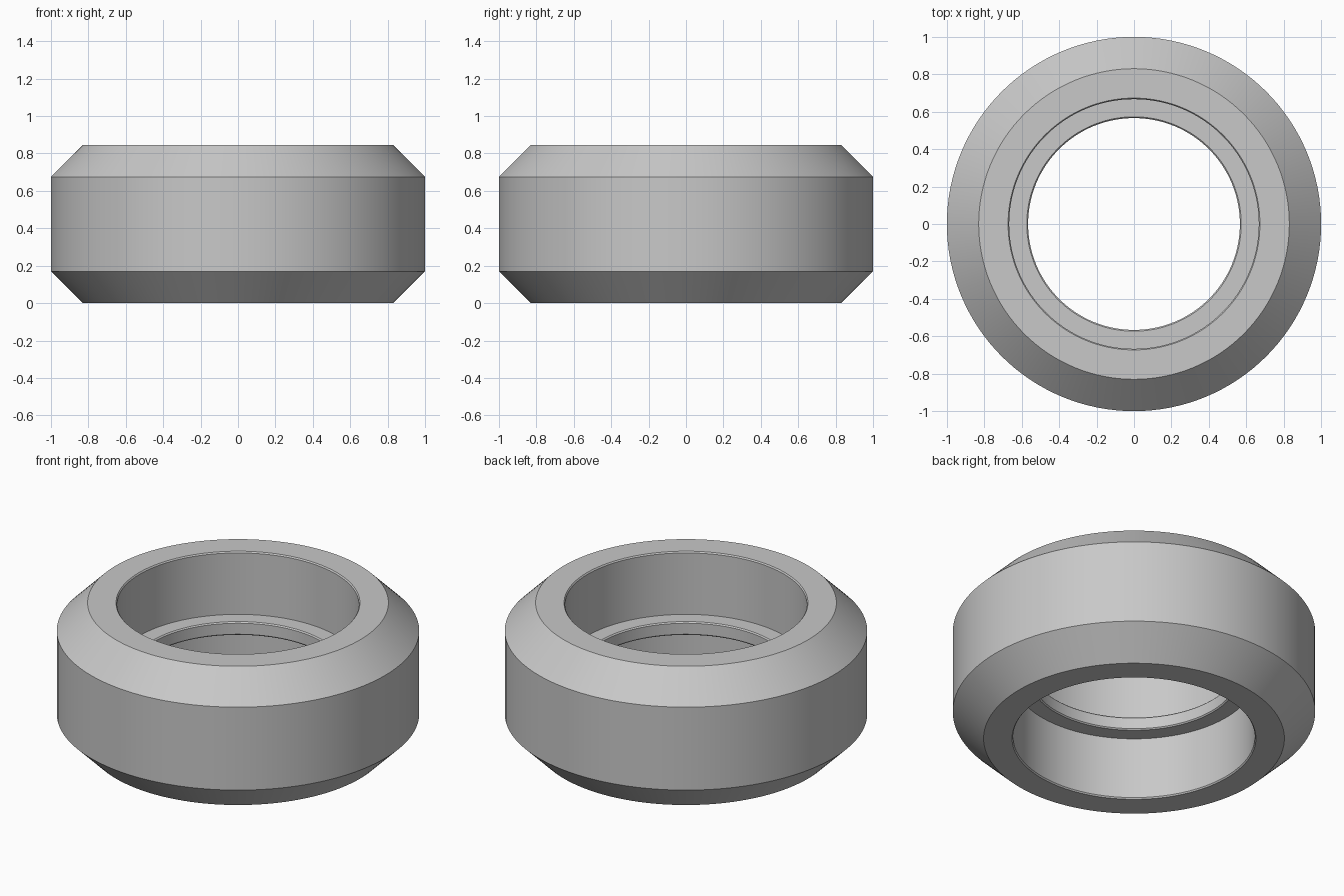
import bpy
import bmesh
import math

cube = bpy.data.objects.get("Cube")
if cube:
    bpy.data.objects.remove(cube, do_unlink=True)

HEIGHT = 0.845
SEGMENTS = 128

# Matte grey shared by the whole wheel
grey = bpy.data.materials.new("light_grey")
grey.use_nodes = True
colour = (0.58, 0.58, 0.58, 1.0)
grey.diffuse_color = colour
grey.node_tree.nodes["Principled BSDF"].inputs["Base Color"].default_value = colour


def lathe(name, profile, material):
    """Turn a closed (radius, z) profile around the z axis."""
    bm = bmesh.new()
    rings = []
    for i in range(SEGMENTS):
        a = math.tau * i / SEGMENTS
        rings.append([bm.verts.new((r * math.cos(a), r * math.sin(a), z))
                      for r, z in profile])
    n = len(profile)
    for i, ring in enumerate(rings):
        following = rings[(i + 1) % SEGMENTS]
        for j in range(n):
            k = (j + 1) % n
            bm.faces.new((ring[j], following[j], following[k], ring[k]))
    bmesh.ops.recalc_face_normals(bm, faces=bm.faces)
    mesh = bpy.data.meshes.new(name)
    bm.to_mesh(mesh)
    bm.free()
    mesh.materials.append(material)
    obj = bpy.data.objects.new(name, mesh)
    bpy.context.collection.objects.link(obj)
    bpy.ops.object.select_all(action="DESELECT")
    obj.select_set(True)
    bpy.context.view_layer.objects.active = obj
    bpy.ops.object.shade_smooth_by_angle(angle=math.radians(30))
    return obj


# Upper half: tread, bevelled shoulder, rim, bore and inner retaining lip
upper = [
    (1.0, 0.675),
    (0.83, HEIGHT),
    (0.673, HEIGHT),
    (0.667, HEIGHT - 0.008),
    (0.667, 0.463),
    (0.573, 0.463),
    (0.566, 0.456),
]
# Lower half mirrors the upper one
lower = [(r, HEIGHT - z) for r, z in reversed(upper)]

lathe("wheel_ring", upper + lower, grey)
